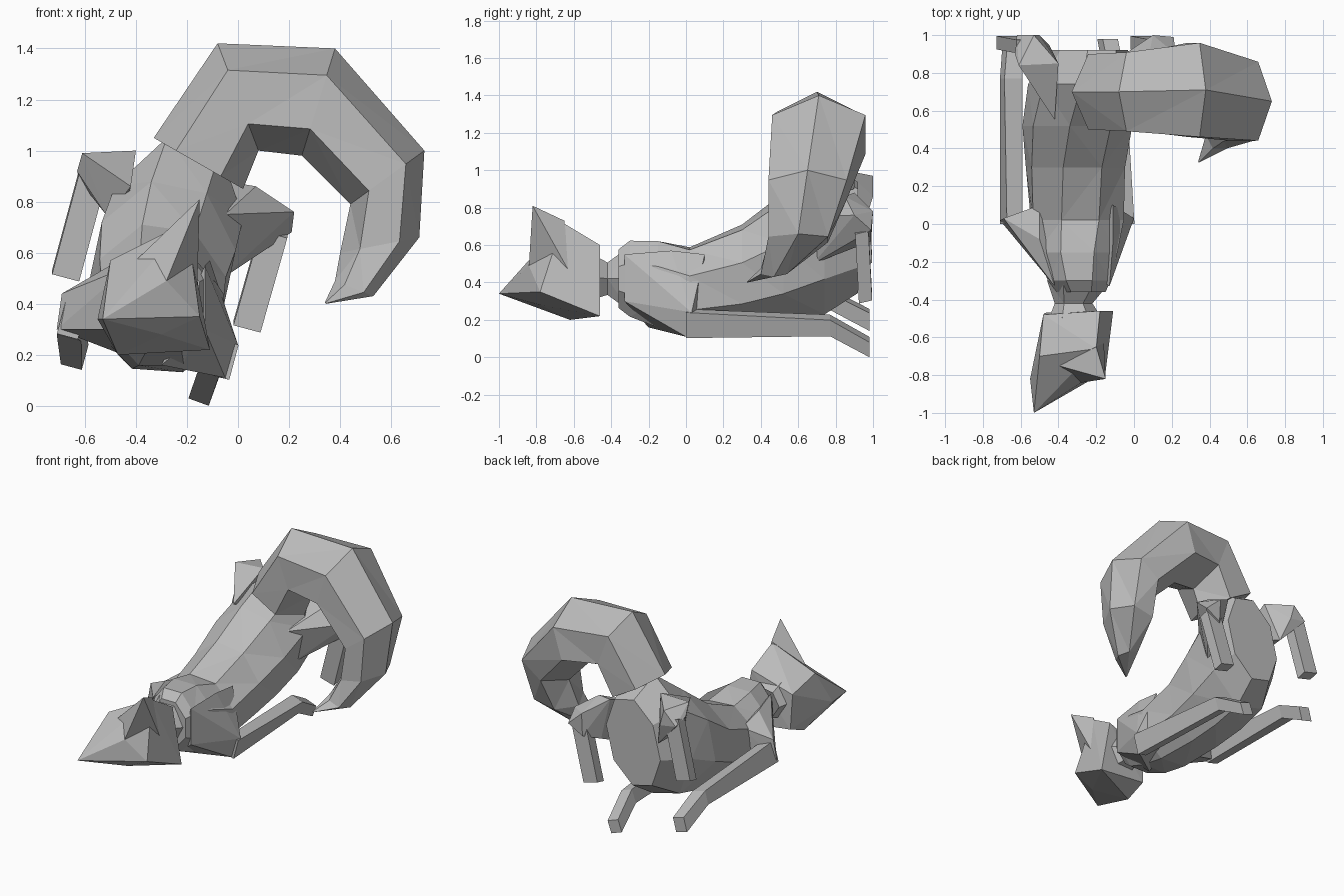
import bpy, bmesh
from math import sin, cos, pi, radians
from mathutils import Vector

cube = bpy.data.objects.get("Cube")
if cube:
    bpy.data.objects.remove(cube)

grey = bpy.data.materials.new("plain grey")
grey.use_nodes = True
grey.diffuse_color = (0.5, 0.5, 0.5, 1)
grey.node_tree.nodes["Principled BSDF"].inputs["Base Color"].default_value = (0.5, 0.5, 0.5, 1)


def finish(name, bm):
    bmesh.ops.recalc_face_normals(bm, faces=bm.faces)
    mesh = bpy.data.meshes.new(name)
    bm.to_mesh(mesh)
    bm.free()
    mesh.materials.append(grey)
    bpy.context.collection.objects.link(bpy.data.objects.new(name, mesh))


def hull(name, points):
    bm = bmesh.new()
    for p in points:
        bm.verts.new(p)
    result = bmesh.ops.convex_hull(bm, input=bm.verts)
    spare = [v for v in result["geom_interior"] if isinstance(v, bmesh.types.BMVert)]
    bmesh.ops.delete(bm, geom=spare, context='VERTS')
    finish(name, bm)


def loft(name, sections, sides, turn=0):
    """Skin rings, each given as centre and two half-axis vectors."""
    bm = bmesh.new()
    rings = []
    for c, a, b in sections:
        angles = [turn + 2 * pi * i / sides for i in range(sides)]
        rings.append([bm.verts.new(c + a * cos(t) + b * sin(t)) for t in angles])
    for r, s in zip(rings, rings[1:]):
        for i in range(sides):
            j = (i + 1) % sides
            bm.faces.new((r[i], r[j], s[j], s[i]))
    bm.faces.new(rings[0])
    bm.faces.new(rings[-1])
    bmesh.ops.triangulate(bm, faces=[f for f in bm.faces if sides > 4])
    finish(name, bm)


def upright(x, y, z, w, h, roll=0):
    """Section standing across the y axis."""
    r = radians(roll)
    return (Vector((x, y, z)), Vector((cos(r), 0, sin(r))) * w, Vector((-sin(r), 0, cos(r))) * h)


# Body, rolling over toward the rump
loft("body", [upright(*s) for s in [
    (-.28, -.36, .42, .14, .17, 0),
    (-.29, -.3, .42, .18, .22, 0),
    (-.3, -.15, .39, .23, .25, 0),
    (-.3, .02, .36, .26, .24, -4),
    (-.31, .3, .43, .27, .29, -8),
    (-.3, .52, .53, .29, .36, -12),
    (-.27, .74, .64, .28, .43, -14),
    (-.24, .92, .64, .2, .31, -14)]], 8, pi / 8)

# Neck
loft("neck", [upright(-.31, -.5, .43, .14, .14), upright(-.32, -.42, .42, .1, .1),
              upright(-.29, -.3, .42, .17, .2)], 6)

# Head and its raised ear
hull("head", [
    (-.53, -1, .34), (-.55, -.82, .34), (-.28, -.84, .49), (-.5, -.7, .57),
    (-.2, -.66, .72), (-.47, -.62, .2), (-.11, -.46, .22), (-.18, -.46, .6),
    (-.48, -.48, .5), (-.3, -.78, .28), (-.15, -.78, .35), (-.47, -.47, .26)])
hull("ear", [(-.15, -.82, .81), (-.2, -.65, .73), (-.4, -.75, .57), (-.16, -.62, .45), (-.28, -.84, .49)])

# Tail: outer x z, inner x z, middle y, half depth
tail = []
for ox, oz, ix, iz, y, d in [
        (-.33, 1.05, .02, .85, .7, .2),
        (-.08, 1.42, .08, 1, .7, .21),
        (.38, 1.4, .25, .98, .71, .25),
        (.73, 1, .44, .79, .65, .21),
        (.71, .66, .4, .6, .6, .16),
        (.53, .43, .38, .49, .47, .07),
        (.345, .4, .34, .405, .33, .005)]:
    outer, inner = Vector((ox, y, oz)), Vector((ix, y, iz))
    tail.append(((outer + inner) / 2, (outer - inner) / 2, Vector((0, d * 1.15, 0))))
loft("tail", tail, 6)

# Front legs stretched back along the body
loft("left_front_leg", [upright(*s) for s in [
    (-.05, .0, .18, .05, .1, -15), (-.1, .77, .17, .06, .065, -20), (-.14, .98, .055, .06, .06, -20)]], 4, pi / 4)
loft("right_front_leg", [upright(*s) for s in [
    (-.65, .0, .34, .06, .1, -15), (-.65, .77, .31, .07, .065, -15), (-.64, .98, .2, .06, .07, -15)]], 4, pi / 4)

# Upper front legs from chest to elbow
hull("left_shoulder", [(-.13, -.33, .55), (-.13, -.33, .3), (-.11, -.08, .57), (-.11, .1, .55),
                       (0, .03, .24), (-.05, 0, .11), (-.3, -.2, .16), (-.2, .1, .2)])
hull("right_shoulder", [(-.42, -.33, .55), (-.42, -.33, .3), (-.5, -.08, .55), (-.5, .1, .5),
                        (-.69, .03, .44), (-.71, .02, .3), (-.58, 0, .27), (-.45, .1, .2)])

# Hind thighs and hanging lower legs
hull("left_thigh", [(-.05, .6, .75), (-.06, .68, .5), (-.05, .9, .88), (.07, .85, .86),
                    (.22, .9, .76), (.21, .99, .68), (.1, .99, .62), (.02, .9, .59), (.1, 1, .78)])
hull("right_thigh", [(-.42, .55, .86), (-.51, .75, .74), (-.4, .85, 1), (-.61, .84, .99),
                     (-.63, .9, .92), (-.62, 1, .88), (-.5, 1, .86), (-.45, .95, .7), (-.53, 1, .97)])
for side, kx, kz, fx, fz in [("left", .14, .68, .035, .31), ("right", -.57, .9, -.675, .51)]:
    axes = Vector((.075, 0, -.02)), Vector((0, .05, .012))
    loft(side + "_hind_leg", [(Vector((kx, .94, kz)), *axes), (Vector((fx, .96, fz)), *axes)], 4, pi / 4)
